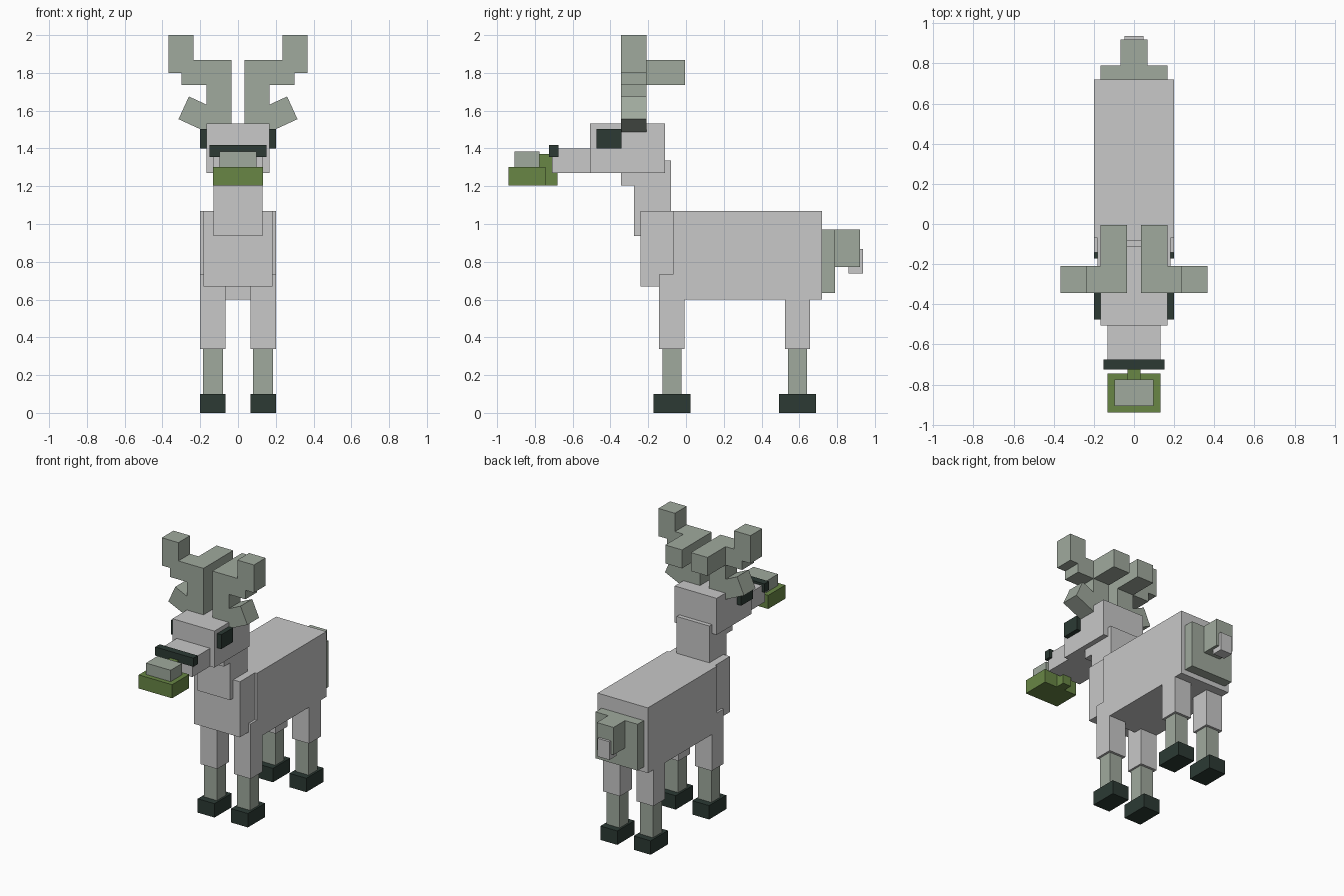
import bpy
import bmesh

if "Cube" in bpy.data.objects:
    bpy.data.objects.remove(bpy.data.objects["Cube"])


def material(name, rgb):
    m = bpy.data.materials.new(name)
    m.diffuse_color = (*rgb, 1.0)
    m.use_nodes = True
    m.node_tree.nodes["Principled BSDF"].inputs["Base Color"].default_value = m.diffuse_color
    return m


GREY = material("light_grey", (0.58, 0.58, 0.58))
SAGE = material("sage_grey", (0.35, 0.40, 0.34))
DARK = material("dark_green", (0.025, 0.042, 0.034))
MOSS = material("moss_green", (0.14, 0.24, 0.06))


def prism(name, profile, y, mat):
    """Extrude an (x, z) outline along y."""
    bm = bmesh.new()
    face = bm.faces.new([bm.verts.new((px, y[0], pz)) for px, pz in profile])
    ext = bmesh.ops.extrude_face_region(bm, geom=[face])
    moved = [v for v in ext["geom"] if isinstance(v, bmesh.types.BMVert)]
    bmesh.ops.translate(bm, verts=moved, vec=(0, y[1] - y[0], 0))
    bmesh.ops.recalc_face_normals(bm, faces=bm.faces)
    mesh = bpy.data.meshes.new(name)
    bm.to_mesh(mesh)
    bm.free()
    mesh.materials.append(mat)
    obj = bpy.data.objects.new(name, mesh)
    bpy.context.collection.objects.link(obj)
    return obj


def box(name, x, y, z, mat):
    return prism(name, [(x[0], z[0]), (x[1], z[0]), (x[1], z[1]), (x[0], z[1])], y, mat)


def centred(name, half, y, z, mat):
    return box(name, (-half, half), y, z, mat)


# Torso and neck
centred("body", 0.20, (-0.07, 0.72), (0.60, 1.07), GREY)
centred("chest", 0.183, (-0.24, -0.07), (0.67, 1.07), GREY)
centred("neck", 0.13, (-0.275, -0.08), (0.937, 1.335), GREY)
centred("throat", 0.13, (-0.345, -0.275), (1.205, 1.27), GREY)

# Head
centred("head", 0.167, (-0.507, -0.11), (1.27, 1.533), GREY)
centred("snout", 0.133, (-0.71, -0.507), (1.27, 1.40), GREY)
centred("nose_bar", 0.152, (-0.725, -0.675), (1.355, 1.417), DARK)

# Mouthful of greenery
centred("jaw_plate", 0.133, (-0.94, -0.745), (1.205, 1.303), MOSS)
centred("jaw_stem", 0.033, (-0.78, -0.68), (1.205, 1.37), MOSS)
centred("mouth_block", 0.098, (-0.907, -0.775), (1.303, 1.385), SAGE)

# Rump and tail
centred("rump_plate", 0.168, (0.72, 0.79), (0.636, 0.97), SAGE)
centred("tail", 0.067, (0.79, 0.92), (0.772, 0.97), SAGE)
centred("tail_tip", 0.047, (0.86, 0.938), (0.737, 0.868), GREY)

# Paired parts
for side, s in (("left", -1), ("right", 1)):
    def pair(name, x, y, z, mat):
        return box(side + "_" + name, sorted((s * x[0], s * x[1])), y, z, mat)

    pair("eye", (0.167, 0.20), (-0.475, -0.342), (1.40, 1.503), DARK)

    # Antler stem, outward branch, tip and rear prong
    depth = (-0.343, -0.21)
    pair("antler_stem", (0.035, 0.168), depth, (1.533, 1.735), SAGE)
    pair("antler_root", (0.035, 0.168), depth, (1.735, 1.868), SAGE)
    pair("antler_branch", (0.168, 0.30), depth, (1.735, 1.80), SAGE)
    pair("antler_bend", (0.168, 0.235), depth, (1.80, 1.868), SAGE)
    pair("antler_tip", (0.235, 0.367), depth, (1.80, 2.0), SAGE)
    pair("antler_prong", (0.035, 0.168), (-0.21, -0.005), (1.735, 1.868), SAGE)

    # Slanted ear
    ear = [(0.315, 1.555), (0.26, 1.675), (0.115, 1.608), (0.167, 1.487)]
    prism(side + "_ear", [(s * px, pz) for px, pz in ear], depth, SAGE)

    # Legs
    for end, y, top in (("front", -0.075, 0.733), ("rear", 0.59, 0.60)):
        pair(end + "_upper_leg", (0.066, 0.20), (y - 0.067, y + 0.067), (0.338, top), GREY)
        pair(end + "_lower_leg", (0.08, 0.185), (y - 0.05, y + 0.05), (0.10, 0.338), SAGE)
        pair(end + "_hoof", (0.066, 0.20), (y - 0.098, y + 0.098), (0.0, 0.10), DARK)
